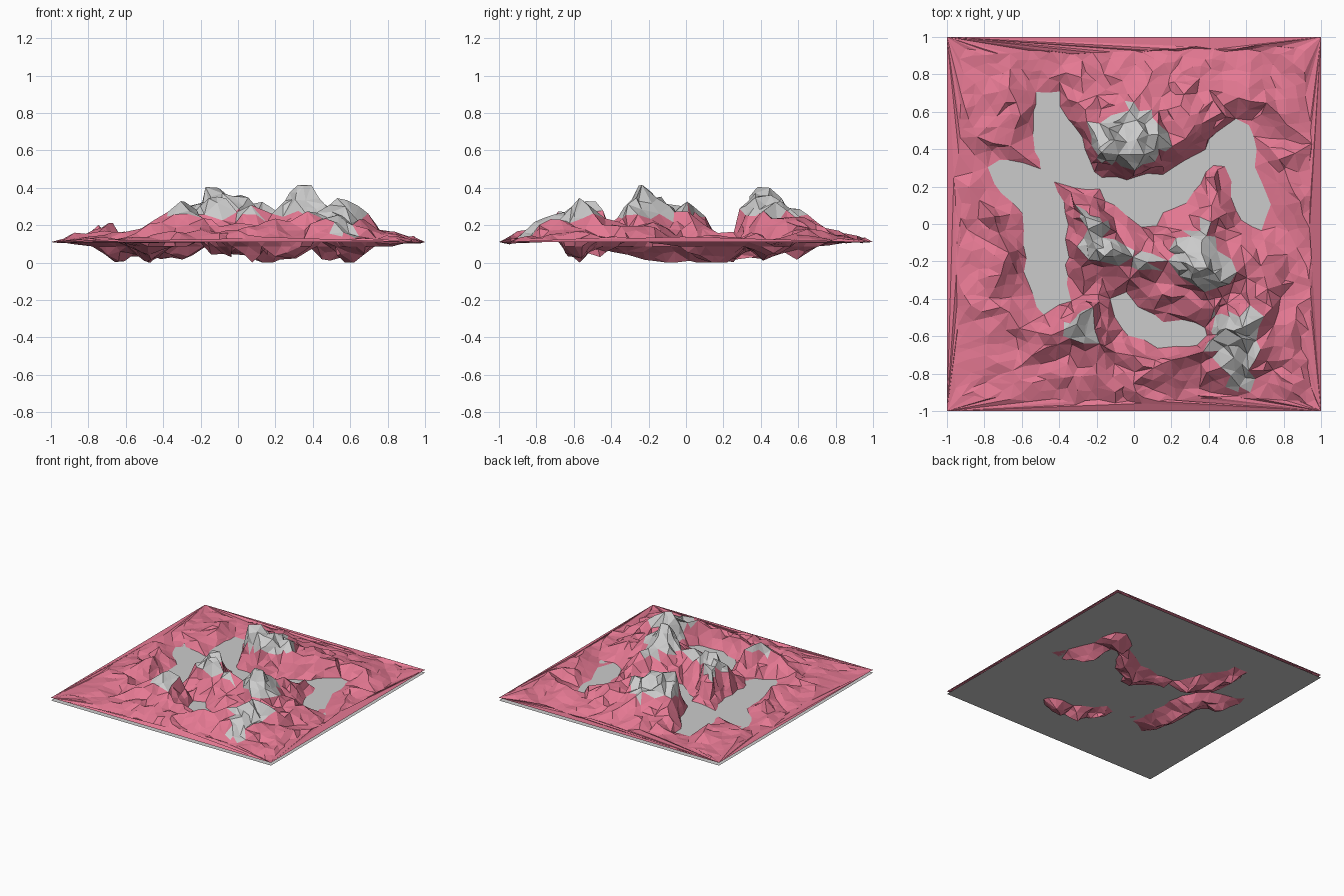
import bpy, bmesh, random
from mathutils import Vector, noise
from mathutils.geometry import delaunay_2d_cdt

if "Cube" in bpy.data.objects:
    bpy.data.objects.remove(bpy.data.objects["Cube"])

random.seed(4)
EDGE, WATER = 0.11, 0.087


def material(name, rgb):
    m = bpy.data.materials.new(name)
    m.diffuse_color = (*rgb, 1)
    m.use_nodes = True
    m.node_tree.nodes["Principled BSDF"].inputs["Base Color"].default_value = m.diffuse_color
    return m


def finish(bm, name, mats):
    me = bpy.data.meshes.new(name)
    bm.to_mesh(me)
    bm.free()
    for m in mats:
        me.materials.append(m)
    ob = bpy.data.objects.new(name, me)
    bpy.context.collection.objects.link(ob)
    return ob


# Shorelines (x, y)
big_shore = [
    (-.52, .72), (-.41, .69), (-.37, .58), (-.29, .45), (-.24, .32), (-.16, .26),
    (-.02, .24), (.17, .28), (.38, .40), (.54, .57), (.63, .57), (.66, .48),
    (.65, .32), (.73, .10), (.82, -.04), (.68, -.03), (.57, .02), (.52, .12),
    (.49, .32), (.43, .33), (.35, .23), (.28, .10), (.17, .04), (.03, -.02),
    (-.10, .10), (-.20, .17), (-.43, .22), (-.38, .12), (-.36, 0), (-.37, -.16),
    (-.36, -.27), (-.28, -.36), (-.34, -.40), (-.48, -.48), (-.56, -.38),
    (-.60, -.10), (-.58, .04), (-.72, .16), (-.78, .30), (-.77, .38), (-.67, .35),
    (-.50, .29), (-.54, .48)]
small_shore = [
    (-.13, -.40), (-.05, -.38), (.03, -.45), (.17, -.52), (.38, -.54), (.39, -.60),
    (.30, -.66), (.14, -.67), (-.02, -.60), (-.12, -.49)]

# Ridge crests (x, y, z)
ridges = [
    [(-.16, .38, .365), (-.08, .37, .375), (.04, .38, .365), (.14, .40, .31),
     (.28, .46, .25), (.45, .60, .19)],
    [(-.34, .17, .15), (-.27, .04, .30), (-.22, -.10, .29), (-.02, -.18, .27),
     (.18, -.19, .28), (.32, -.23, .41), (.47, -.24, .31)],
    [(.44, .24, .15), (.42, .10, .20), (.40, -.05, .27)],
    [(-.43, -.60, .22), (-.31, -.53, .335), (-.24, -.46, .27)],
    [(-.20, -.66, .21), (0, -.71, .20), (.20, -.74, .215), (.38, -.68, .22),
     (.49, -.57, .325), (.59, -.57, .285)]]

# Flanks and outer hills
slopes = [
    (-.25, .53, .22), (-.12, .52, .33), (.02, .54, .31), (.12, .54, .27), (.0, .30, .25),
    (-.12, .31, .25), (.12, .33, .24), (-.3, .66, .17), (-.1, .68, .19), (.15, .68, .20),
    (.4, .72, .16), (.0, .84, .14), (-.35, .82, .14), (-.65, .72, .14), (-.6, .58, .14),
    (.7, .65, .16), (.78, .35, .15), (-.84, .45, .13), (-.66, .42, .13), (.3, .84, .14)]
hills = [
    (-.76, .05, .17), (-.68, -.15, .16), (-.76, -.4, .16), (-.6, -.55, .14),
    (-.88, .2, .13), (.88, .12, .14), (.72, -.15, .16), (.62, -.3, .19), (.8, -.4, .14),
    (.58, -.12, .2), (-.1, -.04, .20), (.2, -.08, .25), (.3, 0, .22), (.5, -.42, .17),
    (.44, -.36, .25), (.1, -.32, .20), (-.15, -.28, .18), (.3, -.36, .22), (.2, -.44, .16),
    (-.2, -.38, .13), (-.28, -.24, .17), (-.35, -.7, .16), (.0, -.84, .15),
    (.3, -.84, .15), (.56, -.86, .14), (.68, -.68, .20), (.75, -.8, .13), (-.65, -.78, .13)]

# Lake floors
beds = [
    (-.47, -.32, .02), (-.48, -.1, 0), (-.46, .12, 0), (-.43, .42, .01), (-.46, .6, .03),
    (-.65, .24, .02), (-.31, .27, .01), (-.05, .17, .02), (.15, .15, 0), (.3, .26, .02),
    (.58, .22, 0), (.59, .42, .02), (.44, .41, .04), (.67, .06, .02), (.08, -.56, 0),
    (.24, -.6, .0), (-.05, -.47, .03)]

pts, lines = [], []


def add_line(points, closed=False):
    start = len(pts)
    pts.extend(Vector(p) for p in points)
    n = len(points)
    lines.extend((start + i, start + (i + 1) % n) for i in range(n if closed else n - 1))


for shore in (big_shore, small_shore):
    add_line([(x, y, WATER) for x, y in shore], True)
shore_count = len(pts)
for r in ridges:
    add_line(r)
for p in slopes + hills + beds:
    pts.append(Vector(p))

# Flat outer border and a loose ring just inside it
add_line([(-1, -1, EDGE), (1, -1, EDGE), (1, 1, EDGE), (-1, 1, EDGE)], True)
for i in range(9):
    t = -.9 + i * .225
    for x, y in ((t, -.93), (t, .93), (-.93, t), (.93, t)):
        j = random.uniform(-.03, .03)
        pts.append(Vector((x + j, y - j, EDGE + random.uniform(.003, .015))))

verts, _, faces, origin = delaunay_2d_cdt([p.xy for p in pts], lines, [], 0, 1e-5)[:4]

# Terrain: triangulated features, refined and roughened
bm = bmesh.new()
vs = [bm.verts.new((v.x, v.y, pts[o[0]].z if o else .15)) for v, o in zip(verts, origin)]
for f in faces:
    bm.faces.new([vs[i] for i in f])
bm.normal_update()
for limit in (.1, .11):
    old = set(bm.verts)
    long_edges = [e for e in bm.edges if not e.is_boundary and e.calc_length() > limit
                  and max(abs(c) for v in e.verts for c in v.co.xy) < .97]
    bmesh.ops.subdivide_edges(bm, edges=long_edges, cuts=1, use_grid_fill=True)
    bmesh.ops.triangulate(bm, faces=bm.faces[:])
    for v in bm.verts:
        if v in old or v.is_boundary:
            continue
        rough = min(abs(v.co.z - WATER), .1) * .38
        v.co.z += rough * (noise.noise(v.co * 9) + random.uniform(-.6, .6))
        v.co.x += random.uniform(-.012, .012)
        v.co.y += random.uniform(-.012, .012)
for v in bm.verts:
    v.co.z = max(v.co.z, 0)
bmesh.ops.recalc_face_normals(bm, faces=bm.faces[:])
if sum(f.normal.z for f in bm.faces) < 0:
    bmesh.ops.reverse_faces(bm, faces=bm.faces[:])

# Snow caps on the high faces, plus the chute below the front right peak
for f in bm.faces:
    c = f.calc_center_median()
    chute = (abs(c.x - .54) < .12 and abs(c.y + .61) < .13) or \
            (abs(c.x - .56) < .06 and -.88 < c.y < -.6)
    f.material_index = int(c.z > .25 + random.uniform(-.015, .015) or chute)
finish(bm, "terrain", [material("rose_rock", (.78, .19, .29)),
                       material("snow", (.76, .76, .73))])

# Water sheet
bm = bmesh.new()
bmesh.ops.create_grid(bm, x_segments=1, y_segments=1, size=1)
bmesh.ops.translate(bm, verts=bm.verts[:], vec=(0, 0, WATER))
finish(bm, "water", [])
